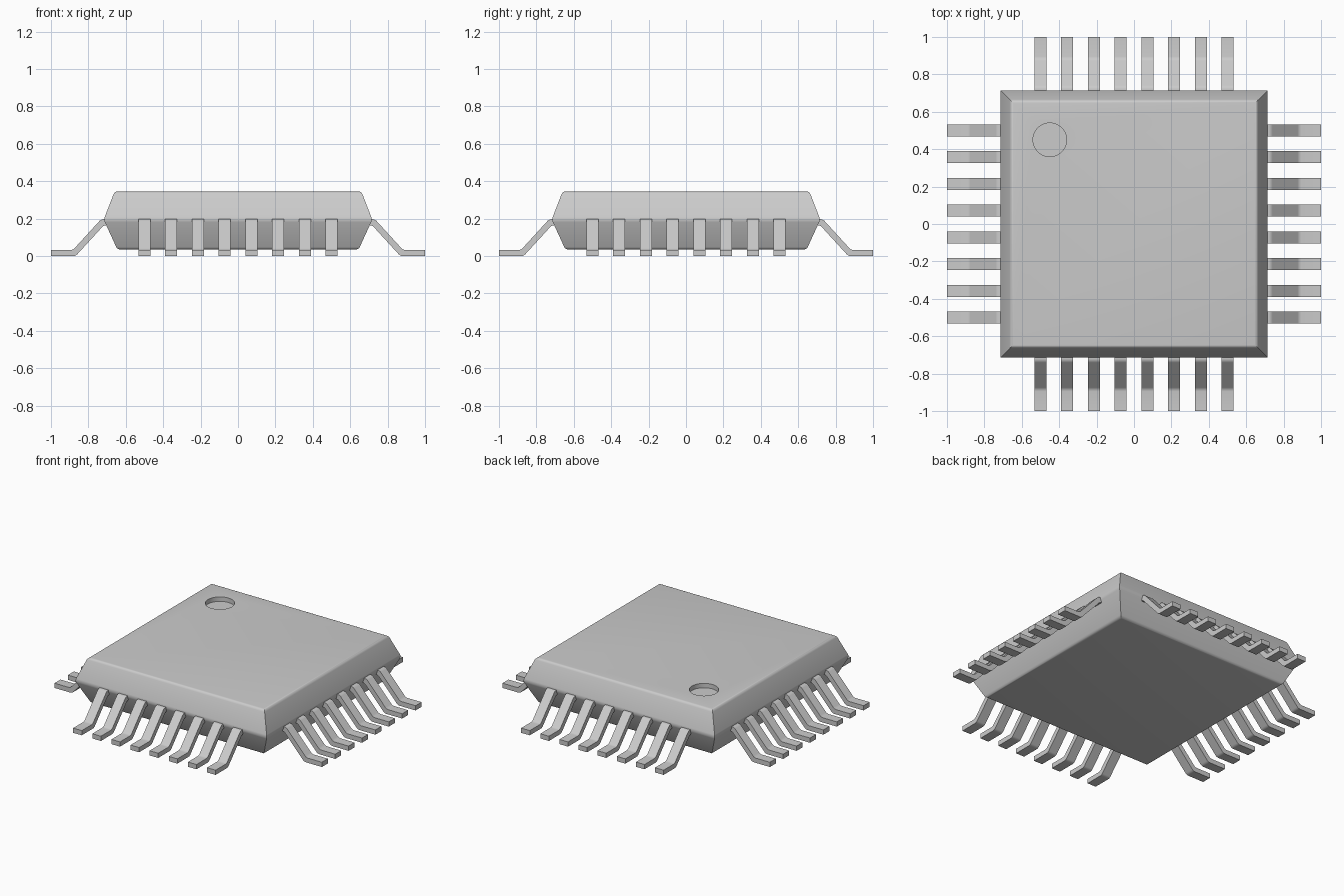
import bpy, bmesh, math
from mathutils import Matrix

cube = bpy.data.objects.get("Cube")
if cube:
    bpy.data.objects.remove(cube, do_unlink=True)

GREY = (0.6, 0.6, 0.6, 1.0)
grey = bpy.data.materials.new("light_grey")
grey.use_nodes = True
grey.diffuse_color = GREY
grey.node_tree.nodes["Principled BSDF"].inputs["Base Color"].default_value = GREY


def finish(name, bm):
    bmesh.ops.recalc_face_normals(bm, faces=bm.faces[:])
    mesh = bpy.data.meshes.new(name)
    bm.to_mesh(mesh)
    bm.free()
    mesh.materials.append(grey)
    obj = bpy.data.objects.new(name, mesh)
    bpy.context.collection.objects.link(obj)
    return obj


def select_only(obj):
    bpy.ops.object.select_all(action="DESELECT")
    obj.select_set(True)
    bpy.context.view_layer.objects.active = obj


# Package body: square rings with softened horizontal edges
bm = bmesh.new()
rings = []
for half, z in ((0.645, 0.035), (0.718, 0.195), (0.66, 0.345)):
    rings.append([bm.verts.new((sx * half, sy * half, z))
                  for sx, sy in ((-1, -1), (1, -1), (1, 1), (-1, 1))])
bm.faces.new(rings[0])
bm.faces.new(rings[-1])
for low, high in zip(rings, rings[1:]):
    for i in range(4):
        j = (i + 1) % 4
        bm.faces.new((low[i], low[j], high[j], high[i]))
level = [e for e in bm.edges if abs(e.verts[0].co.z - e.verts[1].co.z) < 0.001]
bmesh.ops.bevel(bm, geom=level, offset=0.015, segments=4, profile=0.5, affect="EDGES")
body = finish("package_body", bm)

# Round index dimple sunk into the top
bm = bmesh.new()
bmesh.ops.create_cone(bm, cap_ends=True, segments=48, radius1=0.09, radius2=0.09, depth=0.1,
                      matrix=Matrix.Translation((-0.45, 0.45, 0.365)))
cutter = finish("dimple_cutter", bm)
cutter.hide_render = True
cut = body.modifiers.new("dimple", "BOOLEAN")
cut.operation = "DIFFERENCE"
cut.solver = "EXACT"
cut.object = cutter
select_only(body)
bpy.ops.object.modifier_apply(modifier=cut.name)
bpy.data.objects.remove(cutter, do_unlink=True)
bpy.ops.object.shade_smooth_by_angle(angle=math.radians(35))

# Gull-wing leads: one side profile, extruded and repeated around the body
PROFILE = ((0.66, 0.197), (0.732, 0.197), (0.883, 0.032), (1.0, 0.032),
           (1.0, 0.0), (0.868, 0.0), (0.717, 0.165), (0.66, 0.165))
BENDS = (1, 2, 5, 6)
WIDTH, PITCH, COUNT = 0.064, 0.143, 8


def add_lead(bm, offset, turn):
    sides = [[bm.verts.new(turn @ Matrix.Translation((r, offset + s * WIDTH / 2, z)).translation)
              for r, z in PROFILE] for s in (-1, 1)]
    n = len(PROFILE)
    for side in sides:
        bm.faces.new(side)
    for i in range(n):
        j = (i + 1) % n
        bm.faces.new((sides[0][i], sides[0][j], sides[1][j], sides[1][i]))
    return [bm.edges.get((sides[0][i], sides[1][i])) for i in BENDS]


for k, side in enumerate(("left", "back", "right", "front")):
    bm = bmesh.new()
    turn = Matrix.Rotation(k * math.pi / 2, 3, "Z")
    bends = []
    for i in range(COUNT):
        bends += add_lead(bm, (i - (COUNT - 1) / 2) * PITCH, turn)
    bmesh.ops.bevel(bm, geom=bends, offset=0.012, segments=3, profile=0.5, affect="EDGES")
    leads = finish(side + "_leads", bm)
    select_only(leads)
    bpy.ops.object.shade_smooth_by_angle(angle=math.radians(35))
